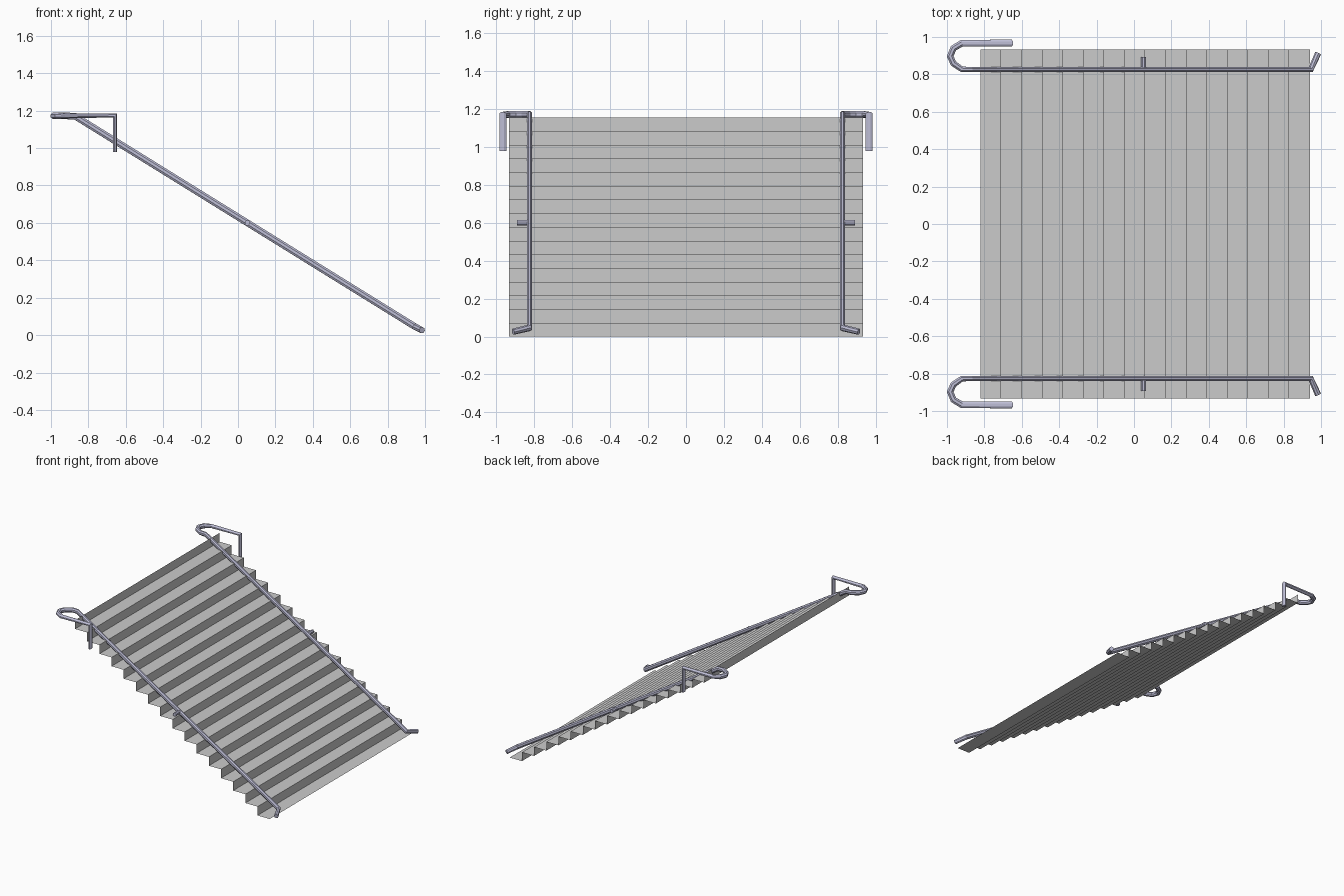
import bpy, bmesh, math
from mathutils import Vector

if "Cube" in bpy.data.objects:
    bpy.data.objects.remove(bpy.data.objects["Cube"])

STEPS, RUN, RISE = 16, 0.11, 0.0722
HALF_WIDTH = 0.933

metal = bpy.data.materials.new("rail_metal")
metal.diffuse_color = (0.52, 0.52, 0.68, 1)
metal.use_nodes = True
metal.node_tree.nodes["Principled BSDF"].inputs["Base Color"].default_value = metal.diffuse_color


def add_object(name, bm, mat=None):
    mesh = bpy.data.meshes.new(name)
    bm.to_mesh(mesh)
    bm.free()
    obj = bpy.data.objects.new(name, mesh)
    bpy.context.collection.objects.link(obj)
    if mat:
        mesh.materials.append(mat)
    return obj


def tube(name, path, sides=8):
    """Mitred tube along points (x, y, z, half width, half height), mirrored in y."""
    pts = [Vector(p[:3]) for p in path]
    bm = bmesh.new()
    side, rings = Vector((0, 1, 0)), []
    for i, c in enumerate(pts):
        d = (c - pts[i - 1]).normalized() if i else (pts[1] - c).normalized()
        nxt = (pts[i + 1] - c).normalized() if i + 1 < len(pts) else d
        n = (d + nxt).normalized()
        side = side - d * side.dot(d)
        if side.length < 0.01:
            side = d.orthogonal()
        side.normalize()
        up = d.cross(side)
        ring = []
        for k in range(sides):
            a = 2 * math.pi * (k + 0.5) / sides
            off = side * (math.cos(a) * path[i][3]) + up * (math.sin(a) * path[i][4])
            ring.append(bm.verts.new(c + off - d * (off.dot(n) / d.dot(n))))
        rings.append(ring)
    for r, s in zip(rings, rings[1:]):
        for k in range(sides):
            j = (k + 1) % sides
            bm.faces.new((r[k], r[j], s[j], s[k]))
    bm.faces.new(rings[0][::-1])
    bm.faces.new(rings[-1])
    bmesh.ops.recalc_face_normals(bm, faces=bm.faces)
    obj = add_object(name, bm, metal)
    mod = obj.modifiers.new("mirror", 'MIRROR')
    mod.use_axis = (False, True, False)
    mod.use_mirror_merge = False
    return obj


# stair flight: open folded sheet of treads and risers
profile = [(0.94, 0.0)]
for i in range(STEPS):
    x = 0.94 - RUN * (i + 1)
    profile += [(x, RISE * i), (x, RISE * (i + 1))]
bm = bmesh.new()
rows = [[bm.verts.new((x, y, z)) for y in (-HALF_WIDTH, HALF_WIDTH)] for x, z in profile]
for a, b in zip(rows, rows[1:]):
    bm.faces.new((a[0], a[1], b[1], b[0]))
add_object("stair_flight", bm)

# handrails: short post, top bar, return loop, sloping rail, bottom turn-out
Z = 1.172
tube("handrail", [
    (-0.657, 0.967, 0.98, 0.02, 0.011),
    (-0.657, 0.967, Z + 0.002, 0.02, 0.011),
    (-0.92, 0.967, Z, 0.019, 0.014),
    (-0.965, 0.94, Z, 0.018, 0.019),
    (-0.983, 0.897, Z, 0.018, 0.019),
    (-0.965, 0.858, Z, 0.018, 0.019),
    (-0.92, 0.827, Z, 0.016, 0.019),
    (-0.87, 0.826, Z - 0.002, 0.014, 0.019),
    (0.945, 0.826, 0.046, 0.014, 0.019),
    (0.984, 0.912, 0.026, 0.017, 0.017),
])

# wall brackets halfway down the rails
tube("rail_bracket", [
    (0.05, 0.83, 0.6, 0.015, 0.015),
    (0.05, 0.892, 0.6, 0.015, 0.015),
])
